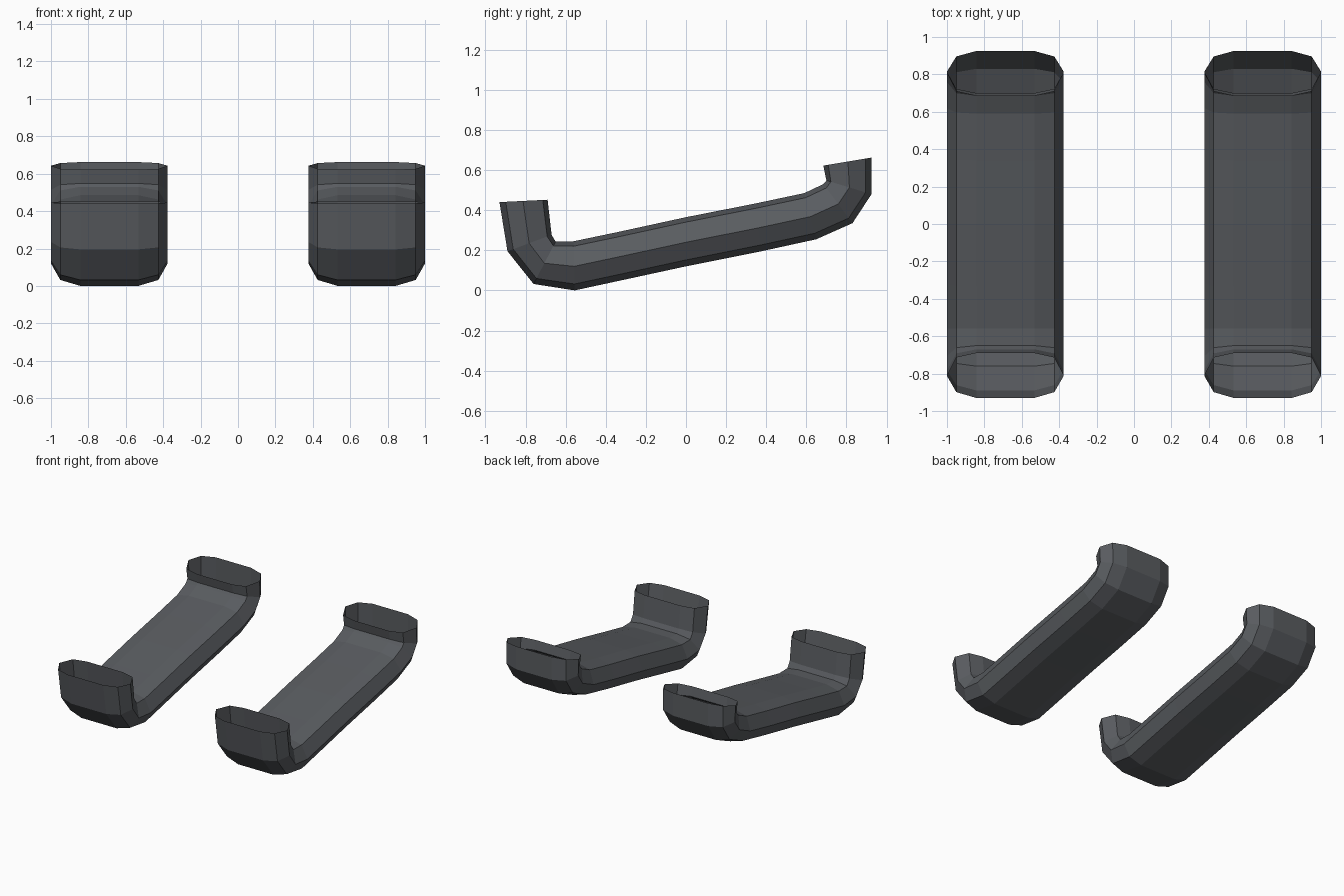
import bpy
import bmesh
from mathutils import Vector

if "Cube" in bpy.data.objects:
    bpy.data.objects.remove(bpy.data.objects["Cube"], do_unlink=True)

# Dark grey material
grey = bpy.data.materials.new("dark_grey")
grey.use_nodes = True
colour = (0.1, 0.107, 0.117, 1)
grey.diffuse_color = colour
grey.node_tree.nodes["Principled BSDF"].inputs["Base Color"].default_value = colour

# Side path of the bent tube: (outer y, outer z, inner y, inner z) per section
STATIONS = [
    (-0.93, 0.44, -0.69, 0.452),
    (-0.89, 0.195, -0.67, 0.277),
    (-0.76, 0.032, -0.65, 0.243),
    (-0.555, 0.0, -0.56, 0.245),
    (-0.30, 0.055, -0.335, 0.292),
    (0.0, 0.12, 0.0, 0.365),
    (0.375, 0.195, 0.34, 0.432),
    (0.65, 0.255, 0.59, 0.485),
    (0.83, 0.335, 0.685, 0.53),
    (0.925, 0.48, 0.70, 0.548),
    (0.925, 0.662, 0.685, 0.622),
]

# Half of the rounded cross-section: (half width, depth from outer to inner)
HALF = [(0.155, 0.0), (0.262, 0.13), (0.312, 0.49), (0.262, 0.9), (0.155, 1.0)]
SECTION = HALF + [(-u, v) for u, v in reversed(HALF)]


def hollow_rail(name, centre_x):
    """Sweep the section along the stations, leaving both ends open."""
    bm = bmesh.new()
    rings = []
    for oy, oz, iy, iz in STATIONS:
        outer, inner = Vector((centre_x, oy, oz)), Vector((centre_x, iy, iz))
        rings.append([bm.verts.new(outer.lerp(inner, v) + Vector((u, 0, 0)))
                      for u, v in SECTION])
    count = len(SECTION)
    for a, b in zip(rings, rings[1:]):
        for i in range(count):
            j = (i + 1) % count
            bm.faces.new((a[i], a[j], b[j], b[i]))
    bmesh.ops.recalc_face_normals(bm, faces=bm.faces)
    mesh = bpy.data.meshes.new(name)
    bm.to_mesh(mesh)
    bm.free()
    mesh.materials.append(grey)
    obj = bpy.data.objects.new(name, mesh)
    bpy.context.collection.objects.link(obj)
    return obj


# Matching pair of rails
for side, sign in (("left", 1), ("right", -1)):
    hollow_rail(side + "_hollow_rail", sign * 0.688)
